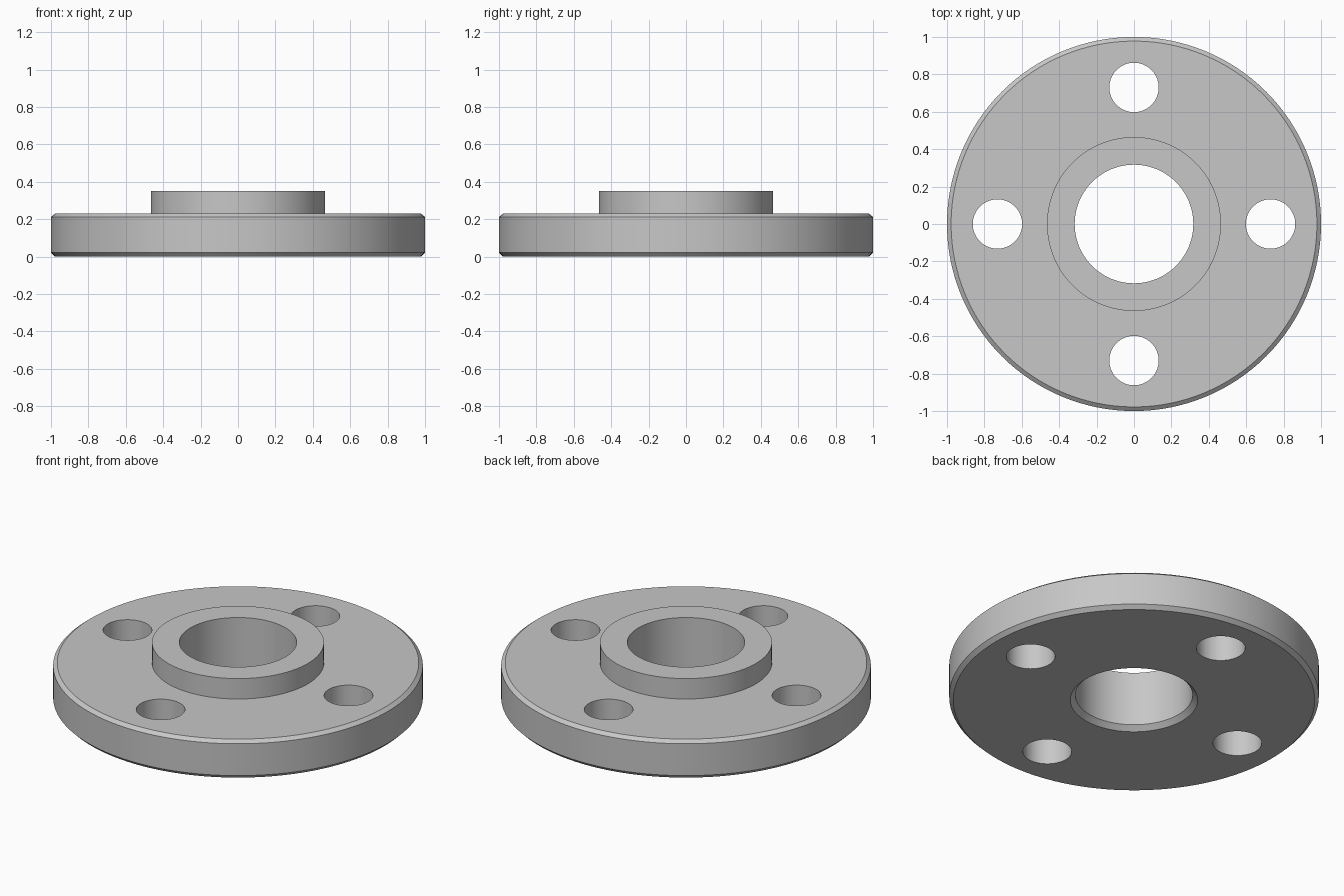
import bpy, bmesh, math
from mathutils import Matrix, Vector

SEGMENTS = 128
PLATE_TOP, HUB_TOP = 0.23, 0.352
OUTER_R, HUB_R, BORE_R = 1.0, 0.465, 0.317
CHAMFER = 0.022
BOLT_CIRCLE, BOLT_R = 0.73, 0.132

default = bpy.data.objects.get("Cube")
if default:
    bpy.data.objects.remove(default, do_unlink=True)

steel = bpy.data.materials.new("light_grey_steel")
steel.use_nodes = True
colour = (0.57, 0.57, 0.57, 1)
steel.diffuse_color = colour
steel.node_tree.nodes["Principled BSDF"].inputs["Base Color"].default_value = colour


def add_object(name, bm):
    bmesh.ops.recalc_face_normals(bm, faces=bm.faces)
    mesh = bpy.data.meshes.new(name)
    bm.to_mesh(mesh)
    bm.free()
    mesh.materials.append(steel)
    obj = bpy.data.objects.new(name, mesh)
    bpy.context.collection.objects.link(obj)
    return obj


# Flange body: closed (radius, height) section turned about the vertical axis
section = [
    (BORE_R + 0.028, 0),
    (OUTER_R - CHAMFER, 0),
    (OUTER_R, CHAMFER),
    (OUTER_R, PLATE_TOP - CHAMFER * 0.8),
    (OUTER_R - CHAMFER, PLATE_TOP),
    (HUB_R, PLATE_TOP),
    (HUB_R, HUB_TOP),
    (BORE_R, HUB_TOP),
    (BORE_R, 0.028),
]
bm = bmesh.new()
verts = [bm.verts.new((r, 0, z)) for r, z in section]
edges = [bm.edges.new((v, verts[i - 1])) for i, v in enumerate(verts)]
bmesh.ops.spin(bm, geom=verts + edges, cent=(0, 0, 0), axis=(0, 0, 1),
               angle=math.tau, steps=SEGMENTS)
bmesh.ops.remove_doubles(bm, verts=bm.verts, dist=0.0001)
flange = add_object("flange", bm)

# Bolt holes: four cylinders on the bolt circle
bm = bmesh.new()
for i in range(4):
    spot = Matrix.Rotation(i * math.pi / 2, 4, "Z") @ Vector((BOLT_CIRCLE, 0, 0.1))
    bmesh.ops.create_cone(bm, cap_ends=True, segments=64, radius1=BOLT_R,
                          radius2=BOLT_R, depth=1, matrix=Matrix.Translation(spot))
cutter = add_object("bolt_hole_cutter", bm)
cutter.hide_render = True

cut = flange.modifiers.new("bolt_holes", "BOOLEAN")
cut.operation = "DIFFERENCE"
cut.solver = "EXACT"
cut.object = cutter

bpy.ops.object.select_all(action="DESELECT")
flange.select_set(True)
bpy.context.view_layer.objects.active = flange
bpy.ops.object.modifier_apply(modifier=cut.name)
bpy.data.objects.remove(cutter, do_unlink=True)
bpy.ops.object.shade_smooth_by_angle(angle=math.radians(30))
